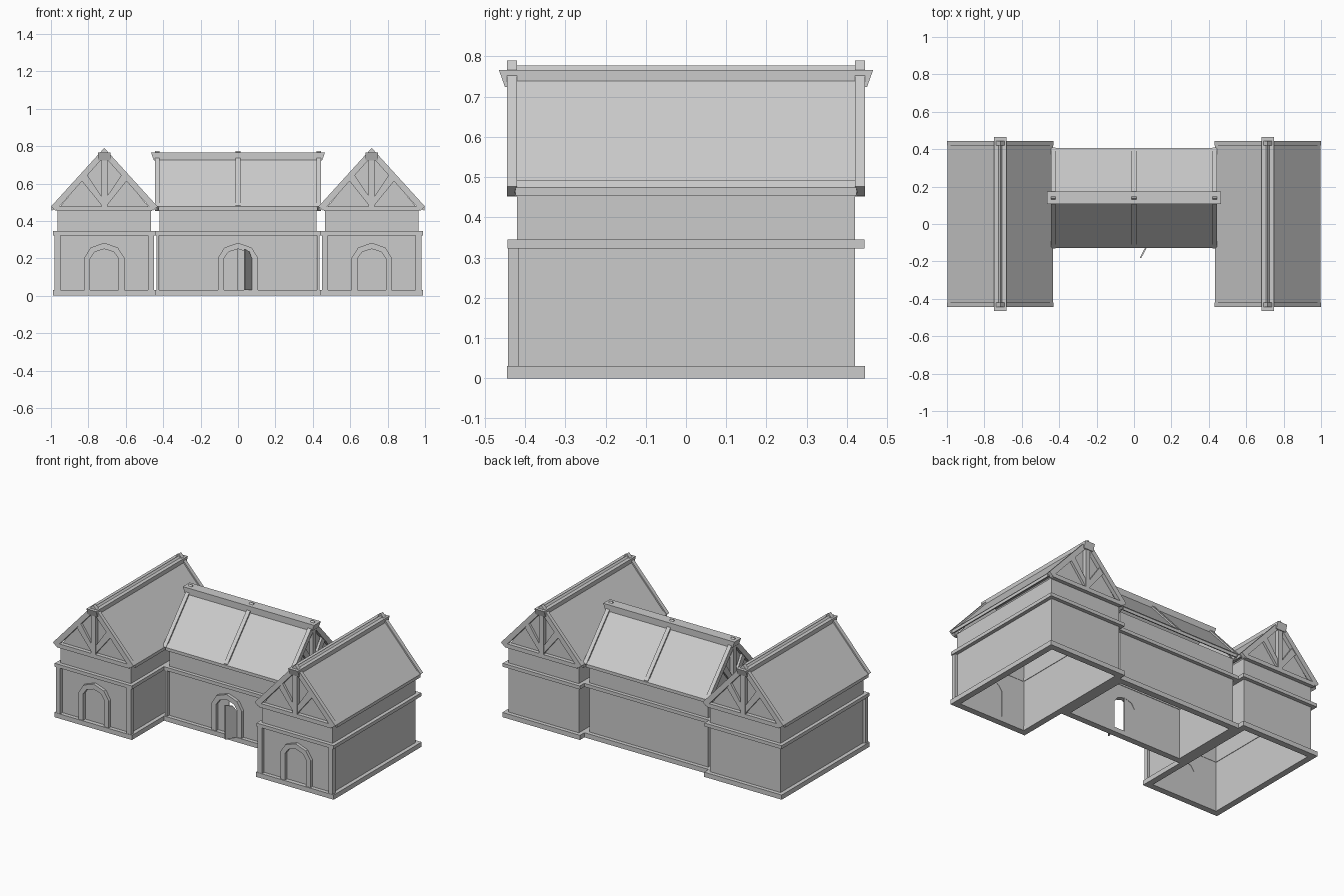
import bpy, bmesh
from math import radians
from mathutils import Matrix

cube = bpy.data.objects.get("Cube")
if cube:
    bpy.data.objects.remove(cube, do_unlink=True)

stone = bpy.data.materials.new("plain_grey")
stone.use_nodes = True
GREY = (0.6, 0.6, 0.6, 1)
stone.diffuse_color = GREY
stone.node_tree.nodes["Principled BSDF"].inputs["Base Color"].default_value = GREY

SLOPE = 1.1
WALL_TOP = 0.46


def finish(name, bm, matrix):
    bmesh.ops.recalc_face_normals(bm, faces=bm.faces)
    mesh = bpy.data.meshes.new(name)
    bm.to_mesh(mesh)
    bm.free()
    mesh.materials.append(stone)
    obj = bpy.data.objects.new(name, mesh)
    bpy.context.collection.objects.link(obj)
    obj.matrix_world = matrix
    return obj


def prism(name, outline, start, end, matrix, axis="y"):
    """Extrude an outline: (x, z) along y, or (y, z) along x."""
    bm = bmesh.new()
    place = (lambda a, b, d: (a, d, b)) if axis == "y" else (lambda a, b, d: (d, a, b))
    face = bm.faces.new([bm.verts.new(place(a, b, start)) for a, b in outline])
    out = bmesh.ops.extrude_face_region(bm, geom=[face])
    moved = [v for v in out["geom"] if isinstance(v, bmesh.types.BMVert)]
    shift = (0, end - start, 0) if axis == "y" else (end - start, 0, 0)
    bmesh.ops.translate(bm, verts=moved, vec=shift)
    return finish(name, bm, matrix)


def box(name, x, y, z, matrix):
    return prism(name, [(x[0], z[0]), (x[1], z[0]), (x[1], z[1]), (x[0], z[1])],
                 y[0], y[1], matrix)


def arch(w, spring, top, base=0.0):
    """Faceted arch outline, left foot over the crown to the right foot."""
    shoulder = spring + 0.68 * (top - spring)
    left = [(-w, base), (-w, spring), (-0.68 * w, shoulder)]
    return left + [(0, top)] + [(-x, z) for x, z in reversed(left)]


OPENING = arch(0.075, 0.2, 0.25)
SURROUND = arch(0.107, 0.203, 0.283, 0.03)


def door_surround(name, face_y, matrix):
    inner = arch(0.075, 0.2, 0.25, 0.03)
    prism(name, SURROUND + inner[::-1], face_y - 0.02, face_y + 0.005, matrix)


def trim(name, w, l, z, depth, matrix):
    """Horizontal frame running round all four walls."""
    for s, side in ((1, "left"), (-1, "right")):
        box(f"{name}_{side}", sorted((s * w, s * (w - depth))), (-l, l), z, matrix)
    for s, side in ((1, "back"), (-1, "front")):
        box(f"{name}_{side}", (depth - w, w - depth),
            sorted((s * l, s * (l - depth))), z, matrix)


def truss(name, w, peak, y, matrix):
    """Rafters, king post, braces and tie beam on one gable."""
    reach = w + 0.035
    for s in (1, -1):
        side = "left" if s > 0 else "right"
        foot = peak - SLOPE * reach
        rafter = [(0, peak), (s * reach, foot), (s * (reach - 0.025), foot - 0.022),
                  (0, peak - 0.045)]
        prism(f"{name}_rafter_{side}", rafter, y[0], y[1], matrix)
        end = 0.125
        brace = [(0, 0.465), (s * end, 0.62), (s * (end - 0.03), 0.65), (0, 0.51)]
        prism(f"{name}_brace_{side}", brace, y[0] + 0.005, y[1] - 0.005, matrix)
    box(f"{name}_king_post", (-0.016, 0.016), y, (0.47, 0.74), matrix)
    box(f"{name}_tie_beam", (-w - 0.005, w + 0.005), y, (0.452, 0.478), matrix)


def house(name, matrix, w, l, peak, gable_door):
    t = 0.012
    gable_top = peak - 0.03
    top = [(w, WALL_TOP), (0, gable_top), (-w, WALL_TOP)]
    # Hollow walls
    plain = [(-w, 0), (w, 0)] + top
    front = [(-w, 0)] + OPENING + [(w, 0)] + top if gable_door else plain
    prism(f"{name}_front_wall", front, -l, t - l, matrix)
    prism(f"{name}_back_wall", plain, l - t, l, matrix)
    if gable_door:
        prism(f"{name}_door", OPENING, 0.003 - l, 0.01 - l, matrix)
        door_surround(f"{name}_door_surround", -l, matrix)
    # Plinth and string course
    trim(f"{name}_plinth", w + 0.025, l + 0.025, (0, 0.03), 0.04, matrix)
    trim(f"{name}_string_course", w + 0.023, l + 0.024, (0.323, 0.345), 0.038, matrix)
    # Roof slopes with eaves boards
    for s, side in ((1, "left"), (-1, "right")):
        e = w + 0.025
        hi = peak - 0.013
        slab = [(0, hi), (s * e, hi - SLOPE * e), (s * e, hi - 0.014 - SLOPE * e),
                (0, hi - 0.014)]
        prism(f"{name}_roof_{side}", slab, -l - 0.006, l + 0.006, matrix)
        a, b = w + 0.015, w + 0.032
        eave = [(s * a, peak - 0.005 - SLOPE * a), (s * b, peak - 0.005 - SLOPE * b),
                (s * b, peak - 0.025 - SLOPE * b), (s * a, peak - 0.035 - SLOPE * a)]
        prism(f"{name}_eave_{side}", eave, -l - 0.004, l + 0.004, matrix)
    # Gable timber at both ends
    truss(f"{name}_front_truss", w, peak, (-l - 0.025, -l), matrix)
    truss(f"{name}_back_truss", w, peak, (l, l + 0.025), matrix)
    # Ridge beam with raked ends
    r = l + 0.045
    ridge = [(-r, 0.766), (r, 0.766), (r - 0.015, 0.724), (0.015 - r, 0.724)]
    prism(f"{name}_ridge_beam", ridge, -0.034, 0.034, matrix, axis="x")


def side_walls(name, w, l, matrix):
    for s, side in ((1, "left"), (-1, "right")):
        box(f"{name}_{side}_wall", sorted((s * w, s * (w - 0.012))),
            (0.012 - l, l - 0.012), (0, WALL_TOP), matrix)


# Two matching wings
WING_PEAK = 0.79
for s, name in ((1, "left_wing"), (-1, "right_wing")):
    m = Matrix.Translation((s * 0.715, 0, 0))
    house(name, m, 0.25, 0.42, WING_PEAK, True)
    side_walls(name, 0.25, 0.42, m)
    for c, side in ((1, "left"), (-1, "right")):
        box(f"{name}_corner_post_{side}", sorted((c * 0.235, c * 0.266)),
            (-0.443, -0.415), (0.03, 0.325), m)
    # Jagged crack down the inner roof slope
    crack = [(0.08, -0.255), (0.11, -0.28), (0.14, -0.265), (0.18, -0.295),
             (0.21, -0.275), (0.25, -0.29)]
    bm = bmesh.new()
    rows = [[bm.verts.new((-s * d, y + o, WING_PEAK - 0.009 - SLOPE * d))
             for o in (-0.004, 0.004)] for d, y in crack]
    for p, q in zip(rows, rows[1:]):
        bm.faces.new((p[0], q[0], q[1], p[1]))
    finish(f"{name}_roof_crack", bm, m)

# Central hall, its ridge running across
HALL_Y, HALL_W, HALL_L, HALL_PEAK = 0.14, 0.235, 0.42, 0.775
turned = Matrix.Translation((0, HALL_Y, 0)) @ Matrix.Rotation(radians(90), 4, "Z")
house("hall", turned, HALL_W, HALL_L, HALL_PEAK, False)
world = Matrix.Identity(4)
front_y = HALL_Y - HALL_W
inside = HALL_L - 0.012
hall_front = ([(-inside, 0)] + OPENING + [(inside, 0), (inside, WALL_TOP),
              (-inside, WALL_TOP)])
prism("hall_entrance_wall", hall_front, front_y, front_y + 0.012, world)
box("hall_rear_wall", (-inside, inside), (HALL_Y + HALL_W - 0.012, HALL_Y + HALL_W),
    (0, WALL_TOP), world)
for s, side in ((1, "left"), (-1, "right")):
    box(f"hall_corner_post_{side}", sorted((s * 0.423, s * 0.437)),
        (front_y - 0.02, front_y + 0.01), (0.03, 0.325), world)
    # Middle rafter on each slope
    reach = HALL_W + 0.03
    bar = [(0, HALL_PEAK), (s * reach, HALL_PEAK - SLOPE * reach),
           (s * reach, HALL_PEAK - 0.025 - SLOPE * reach), (0, HALL_PEAK - 0.025)]
    prism(f"hall_middle_rafter_{side}", bar, -0.013, 0.013, turned)

# Hall double door, one leaf ajar
door_surround("hall_door_surround", front_y, world)
half = [(x, max(z, 0.03)) for x, z in OPENING if x <= 0] + [(0, 0.03)]
prism("hall_door_closed_leaf", half, front_y + 0.002, front_y + 0.01, world)
leaf = [(-x - 0.075, z) for x, z in half]
hinge = Matrix.Translation((0.07, front_y - 0.02, 0)) @ Matrix.Rotation(radians(62), 4, "Z")
prism("hall_door_open_leaf", leaf, -0.004, 0.004, hinge)
